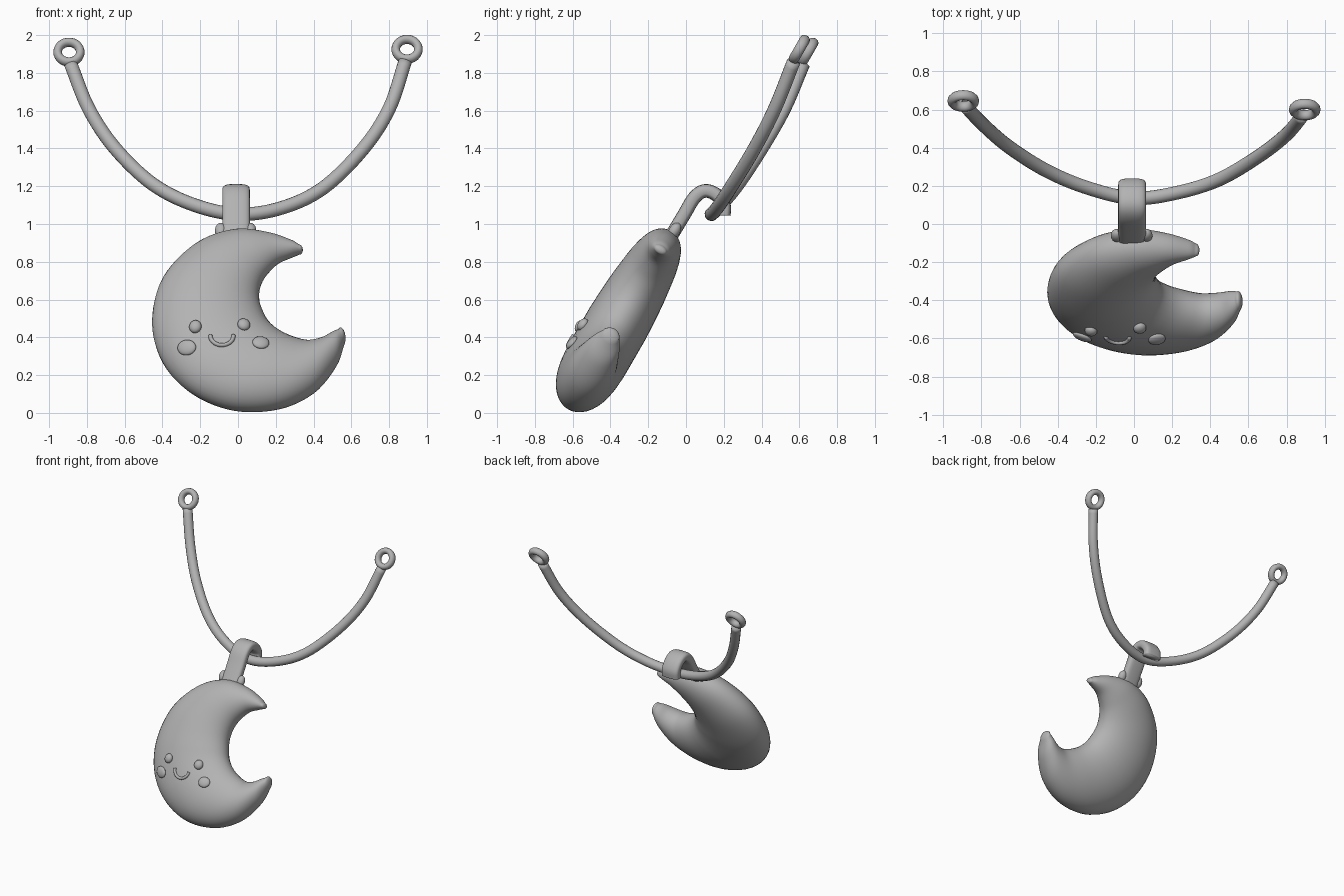
import bpy, bmesh, math
from mathutils import Vector, Matrix
from mathutils.bvhtree import BVHTree

cube = bpy.data.objects.get("Cube")
if cube:
    bpy.data.objects.remove(cube)

grey = bpy.data.materials.new("plain grey")
grey.use_nodes = True
grey.diffuse_color = (0.45, 0.45, 0.45, 1)
grey.node_tree.nodes["Principled BSDF"].inputs["Base Color"].default_value = (0.45, 0.45, 0.45, 1)

TILT = math.radians(30)
UP = Vector((0, math.sin(TILT), math.cos(TILT)))
FRONT = Vector((0, -math.cos(TILT), math.sin(TILT)))
LEAN = Matrix((Vector((1, 0, 0)), FRONT, UP)).transposed()


def make(name, bm):
    bmesh.ops.recalc_face_normals(bm, faces=bm.faces)
    mesh = bpy.data.meshes.new(name)
    bm.to_mesh(mesh)
    bm.free()
    mesh.materials.append(grey)
    mesh.shade_smooth()
    obj = bpy.data.objects.new(name, mesh)
    bpy.context.collection.objects.link(obj)
    return obj


def spline(pts, steps):
    """Smooth path through the points."""
    pts = [Vector(p) for p in pts]
    pts = [2 * pts[0] - pts[1]] + pts + [2 * pts[-1] - pts[-2]]
    out = []
    for a, b, c, d in zip(pts, pts[1:], pts[2:], pts[3:]):
        for i in range(steps):
            t = i / steps
            out.append(0.5 * (2 * b + (c - a) * t + (2 * a - 5 * b + 4 * c - d) * t * t
                              + (3 * b - a - 3 * c + d) * t ** 3))
    return out + [pts[-2]]


def loft(name, rings):
    bm = bmesh.new()
    rows = [[bm.verts.new(p) for p in ring] for ring in rings]
    n = len(rows[0])
    for r, s in zip(rows, rows[1:]):
        for i in range(n):
            bm.faces.new((r[i], r[(i + 1) % n], s[(i + 1) % n], s[i]))
    bm.faces.new(rows[0])
    bm.faces.new(rows[-1])
    return make(name, bm)


def tube(name, pts, side, width, depth, power=1.0, n=16, steps=8):
    """Sweep a rounded section; side is the section's approximate width direction."""
    path = spline(pts, steps)
    rings = []
    for i, p in enumerate(path):
        t = (path[min(i + 1, len(path) - 1)] - path[max(i - 1, 0)]).normalized()
        s = (Vector(side) - t * t.dot(Vector(side))).normalized()
        q = t.cross(s)
        ring = []
        for k in range(n):
            c, d = math.cos(math.tau * k / n), math.sin(math.tau * k / n)
            c, d = (math.copysign(abs(v) ** power, v) for v in (c, d))
            ring.append(p + s * c * width + q * d * depth)
        rings.append(ring)
    return loft(name, rings)


def pebble(name, location, rotation, scale):
    bm = bmesh.new()
    bmesh.ops.create_uvsphere(bm, u_segments=24, v_segments=14, radius=1)
    bm.transform(Matrix.Translation(location) @ rotation.to_4x4() @ Matrix.Diagonal((*scale, 1)))
    return make(name, bm)


def ring(name, location, major, minor):
    bm = bmesh.new()
    rows = []
    for i in range(32):
        a = math.tau * i / 32
        rows.append([])
        for k in range(12):
            b = math.tau * k / 12
            r = major + minor * math.cos(b)
            p = LEAN @ Vector((r * math.cos(a), 1.2 * minor * math.sin(b), r * math.sin(a)))
            rows[-1].append(bm.verts.new(p + Vector(location)))
    for i in range(32):
        r, s = rows[i], rows[(i + 1) % 32]
        for k in range(12):
            bm.faces.new((r[k], r[(k + 1) % 12], s[(k + 1) % 12], s[k]))
    return make(name, bm)


# Crescent: pairs of outer and inner edge points, upper horn to lower horn
edges = [
    (.325, .89, .325, .85), (.28, .915, .28, .833), (.15, .955, .21, .80), (-.03, .967, .145, .73),
    (-.23, .89, .117, .665), (-.40, .71, .113, .60), (-.455, .48, .13, .54),
    (-.40, .27, .165, .475), (-.25, .11, .23, .42), (-.03, .02, .31, .385),
    (.21, .025, .38, .372), (.40, .11, .45, .39), (.52, .25, .50, .42), (.565, .37, .53, .435)]
MID = Vector((0, -.355, .485))


def on_plane(x, z):
    return MID + Vector((x, 0, 0)) + UP * ((z - MID.z) / UP.z * 0.985)


outer = spline([on_plane(e[0], e[1]) for e in edges], 6)
inner = spline([on_plane(e[2], e[3]) for e in edges], 6)
rings = []
for o, i in zip(outer, inner):
    c, h = (o + i) / 2, (o - i) / 2
    depth = 0.17 * min(1, h.length / 0.3) ** 0.6
    rings.append([c + h * math.cos(math.tau * k / 40) + FRONT * depth * math.sin(math.tau * k / 40)
                  for k in range(40)])


# Rounded horn tips
def cap(last, before):
    c = sum(last, Vector()) / len(last)
    d = (c - sum(before, Vector()) / len(before)).normalized()
    r = min((p - c).length for p in last)
    return [[c + (p - c) * math.cos(a) + d * r * 0.8 * math.sin(a) for p in last]
            for a in (0.35, 0.7, 1.05, 1.35, 1.54)]


rings = cap(rings[0], rings[1])[::-1] + rings + cap(rings[-1], rings[-2])
moon = loft("crescent_body", rings)

# Face details placed on the crescent's front
tree = BVHTree.FromPolygons([v.co for v in moon.data.vertices], [p.vertices for p in moon.data.polygons])


def surface(x, z):
    hit, normal, _, _ = tree.ray_cast(Vector((x, -3, z)), Vector((0, 1, 0)))
    return hit, normal if normal.y < 0 else -normal


for name, x, z, w, h, d in [("right_eye", -.225, .455, .033, .036, .025),
                            ("left_eye", .03, .465, .034, .036, .025),
                            ("right_cheek", -.27, .345, .052, .042, .018),
                            ("left_cheek", .12, .37, .045, .04, .018)]:
    hit, normal = surface(x, z)
    pebble(name, hit + normal * 0.004, normal.to_track_quat('Z', 'Y').to_matrix(), (w, h, d))

smile = [surface(-.085 + .062 * math.cos(a), .41 - .052 * math.sin(a))[0]
         for a in [math.pi * k / 8 for k in range(9)]]
tube("smile", smile, FRONT, .013, .011, n=10, steps=3)

# Hanging cord and its end rings
cord = [(-.885, .62, 1.845), (-.79, .52, 1.61), (-.65, .40, 1.40), (-.45, .275, 1.21), (-.23, .185, 1.10),
        (0, .135, 1.052), (.23, .165, 1.085), (.45, .235, 1.19), (.66, .36, 1.395), (.80, .47, 1.61),
        (.885, .57, 1.86)]
tube("cord", cord, FRONT, .036, .036)
ring("right_end_ring", (-.895, .645, 1.91), .06, .023)
ring("left_end_ring", (.895, .60, 1.925), .06, .023)

# Bail hooked over the cord, with two knobs at its foot
bail = [(-.01, y, z) for y, z in [(-.10, .90), (-.01, 1.05), (.045, 1.14), (.10, 1.175), (.16, 1.155),
                                  (.2, 1.10), (.20, 1.045)]]
tube("bail", bail, (1, 0, 0), .073, .036, power=0.6, n=24)
for name, x in [("right_knob", -.09), ("left_knob", .065)]:
    pebble(name, Vector((x, -.06, .965)), LEAN, (.032, .03, .045))
